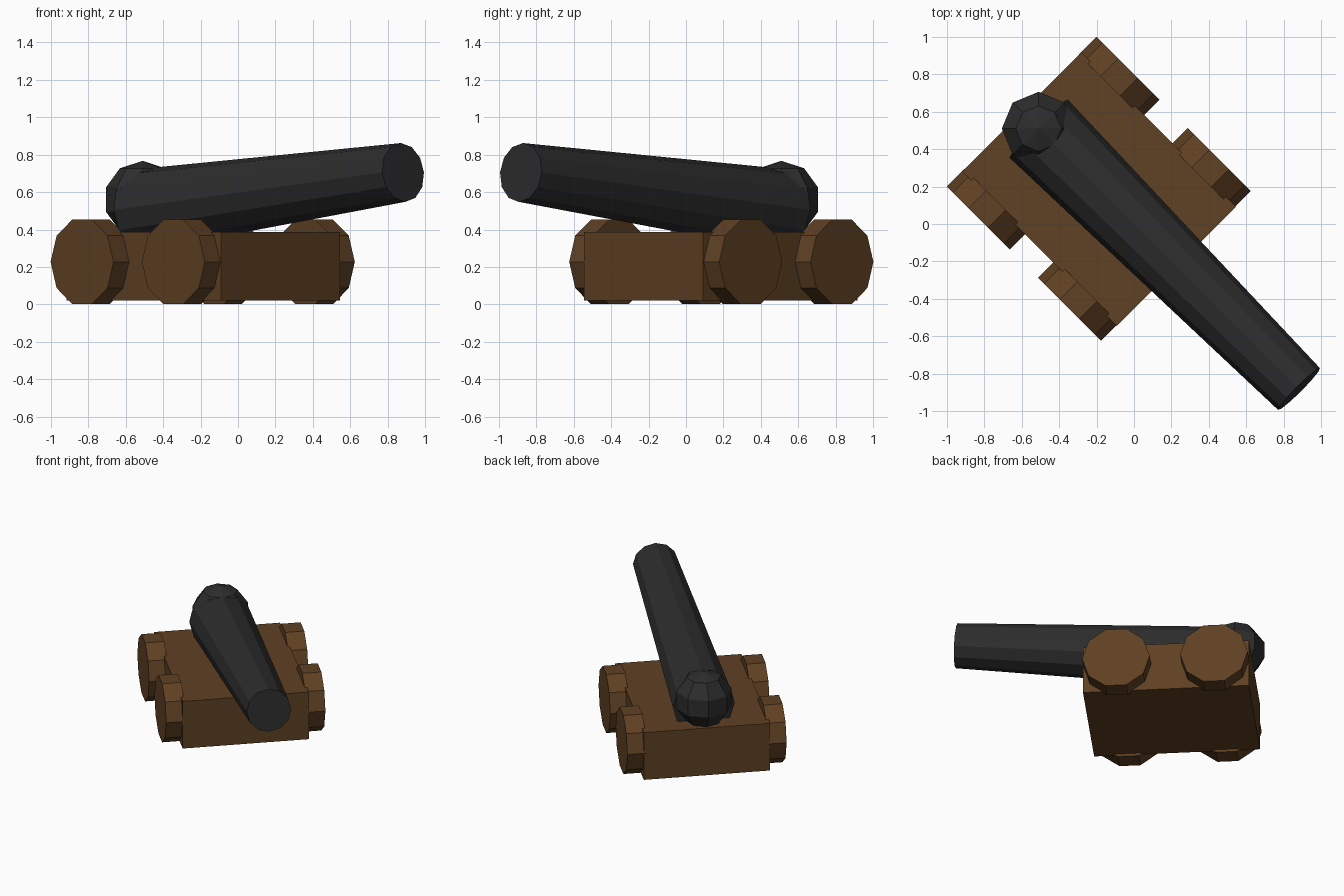
import bpy
from math import radians, pi
from mathutils import Matrix, Vector

cube = bpy.data.objects.get("Cube")
if cube:
    bpy.data.objects.remove(cube, do_unlink=True)

# The whole cannon is turned 45 degrees: local +x is the firing direction
TURN = Matrix.Rotation(radians(-45), 4, 'Z')


def material(name, color):
    mat = bpy.data.materials.new(name)
    mat.use_nodes = True
    mat.diffuse_color = color
    mat.node_tree.nodes["Principled BSDF"].inputs["Base Color"].default_value = color
    return mat


wood = material("brown wood", (0.115, 0.052, 0.017, 1))
iron = material("dark iron", (0.026, 0.026, 0.027, 1))


def finish(name, mat, matrix):
    obj = bpy.context.object
    obj.name = name
    obj.data.materials.append(mat)
    obj.matrix_world = TURN @ matrix
    return obj


# Carriage block
bpy.ops.mesh.primitive_cube_add(size=1)
finish("carriage", wood, Matrix.Translation((-0.264, 0, 0.203))
       @ Matrix.Diagonal((1.168, 0.9, 0.365, 1)))

# Four ten-sided wheels, flat edge on top
for side, side_name in ((1, "left"), (-1, "right")):
    for x, end_name in ((0.078, "front"), (-0.612, "rear")):
        bpy.ops.mesh.primitive_cylinder_add(vertices=10, radius=0.238, depth=0.136)
        finish(f"{end_name}_{side_name}_wheel", wood,
               Matrix.Translation((x, side * 0.499, 0.227))
               @ Matrix.Rotation(pi / 2, 4, 'X') @ Matrix.Rotation(pi / 10, 4, 'Z'))

# Tapered barrel, raised toward the muzzle
breech, muzzle = Vector((-0.72, 0, 0.505)), Vector((1.248, 0, 0.705))
axis = muzzle - breech
bpy.ops.mesh.primitive_cone_add(vertices=12, radius1=0.22, radius2=0.158,
                                depth=axis.length)
finish("barrel", iron, Matrix.Translation((breech + muzzle) / 2)
       @ axis.to_track_quat('Z', 'Y').to_matrix().to_4x4())

# Faceted breech ball
bpy.ops.mesh.primitive_uv_sphere_add(segments=8, ring_count=5, radius=0.207)
finish("breech_ball", iron, Matrix.Translation((-0.721, 0, 0.56))
       @ Matrix.Rotation(radians(45), 4, 'Z'))
